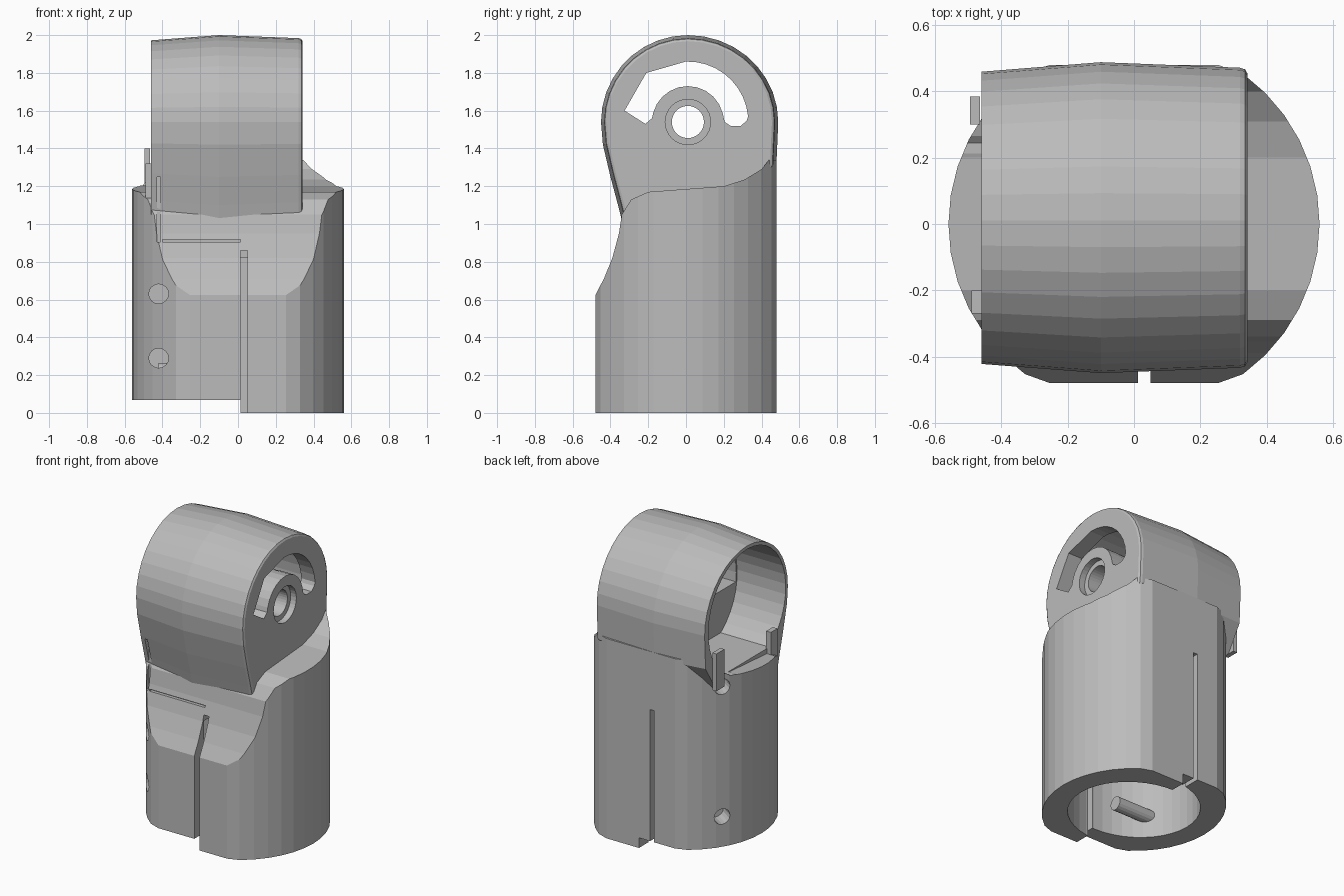
import bpy, bmesh
from math import sin, cos, pi, radians

if "Cube" in bpy.data.objects:
    bpy.data.objects.remove(bpy.data.objects["Cube"])

grey = bpy.data.materials.new("plain_grey")
grey.use_nodes = True
grey.diffuse_color = (0.5, 0.5, 0.5, 1)
grey.node_tree.nodes["Principled BSDF"].inputs["Base Color"].default_value = (0.5, 0.5, 0.5, 1)

AXIS = 1.54  # height of the barrel axis


def loft(name, rings):
    """Closed solid through matching rings of points."""
    bm = bmesh.new()
    loops = [[bm.verts.new(p) for p in r] for r in rings]
    n = len(loops[0])
    for a, b in zip(loops, loops[1:]):
        for i in range(n):
            j = (i + 1) % n
            bm.faces.new((a[i], a[j], b[j], b[i]))
    bm.faces.new(loops[0])
    bm.faces.new(loops[-1])
    bmesh.ops.recalc_face_normals(bm, faces=bm.faces)
    mesh = bpy.data.meshes.new(name)
    bm.to_mesh(mesh)
    bm.free()
    mesh.materials.append(grey)
    ob = bpy.data.objects.new(name, mesh)
    bpy.context.collection.objects.link(ob)
    return ob


def prism_x(name, profile, x0, x1):
    return loft(name, [[(x, y, z) for y, z in profile] for x in (x0, x1)])


def box(name, x0, x1, y0, y1, z0, z1):
    return prism_x(name, [(y0, z0), (y1, z0), (y1, z1), (y0, z1)], x0, x1)


def arc(r, a0, a1, n, cy=0.01, cz=AXIS):
    step = (a1 - a0) / n
    return [(cy + r * cos(radians(a0 + step * i)), cz + r * sin(radians(a0 + step * i)))
            for i in range(n + 1)]


def disc_x(name, r, x0, x1, n=32):
    return prism_x(name, arc(r, 0, 360, n)[:-1], x0, x1)


def column(name, rx, ry, limit, z0, z1, n=40):
    ring = [(rx * cos(2 * pi * i / n), max(-limit, min(limit, ry * sin(2 * pi * i / n))))
            for i in range(n)]
    return loft(name, [[(x, y, z) for x, y in ring] for z in (z0, z1)])


def combine(target, tool, operation):
    """Apply a boolean and discard the helper."""
    mod = target.modifiers.new("cut", 'BOOLEAN')
    mod.operation = operation
    mod.solver = 'EXACT'
    mod.object = tool
    bpy.context.view_layer.update()
    result = bpy.data.meshes.new_from_object(
        target.evaluated_get(bpy.context.evaluated_depsgraph_get()))
    target.modifiers.clear()
    target.data = result
    bpy.data.objects.remove(tool)


# Lower sleeve: flattened column with front scoop and rising shoulder
body = column("clamp_body", 0.56, 0.56, 0.48, 0, 1.45)
side = [(-0.7, -0.1), (0.7, -0.1), (0.7, 1.34), (0.44, 1.34), (0.40, 1.29),
        (0.31, 1.235), (0.2, 1.2), (-0.2, 1.17), (-0.29, 1.13), (-0.34, 1.05),
        (-0.355, 0.95), (-0.39, 0.82), (-0.435, 0.71), (-0.482, 0.62), (-0.7, 0.61)]
combine(body, prism_x("side_outline", side, -0.8, 0.8), 'INTERSECT')

# Crowned horizontal barrel with a neck running into the sleeve
neck = arc(0.46, 0, 180, 18) + [(-0.44, 1.42), (-0.40, 1.25), (-0.36, 1.1),
                                (-0.335, 1.0), (0.28, 1.0), (0.46, 1.3)]
stations = [(-0.46, 0.94), (-0.1, 1.0), (0.32, 0.965), (0.335, 0.955), (0.342, 0.93)]
barrel = loft("barrel", [[(x, 0.01 + (y - 0.01) * s * (1.04 if y > 0 else 1),
                           AXIS + (z - AXIS) * s) for y, z in neck] for x, s in stations])
combine(body, barrel, 'UNION')

# Barrel pocket: open on one end, deeper above the axis
opening = arc(0.41, -55, 235, 30)
combine(body, prism_x("pocket", opening, -0.7, -0.1), 'DIFFERENCE')
combine(body, prism_x("deep_pocket", arc(0.40, -8, 188, 22), -0.2, 0.24), 'DIFFERENCE')

# Curved slot in the end plate
slot = (arc(0.32, 5, 92, 9) + [(-0.21, 1.80), (-0.325, 1.60), (-0.215, 1.53), (-0.18, 1.56)]
        + arc(0.19, 165, 15, 10) + [(0.205, 1.54), (0.235, 1.52), (0.29, 1.52), (0.32, 1.545)])
combine(body, prism_x("slot", slot, 0.1, 0.5), 'DIFFERENCE')

# Pivot hub with stepped hole
combine(body, disc_x("hub", 0.188, -0.09, 0.335), 'UNION')
combine(body, disc_x("hub_step", 0.12, 0.30, 0.5), 'DIFFERENCE')
combine(body, disc_x("hub_hole", 0.085, -0.6, 0.6), 'DIFFERENCE')

# Bore, clamp gaps, shorter clamp half and seam around its top
combine(body, column("bore", 0.42, 0.38, 1, -0.1, 0.82), 'DIFFERENCE')
combine(body, box("front_gap", 0.012, 0.05, -0.7, -0.25, -0.1, 0.86), 'DIFFERENCE')
combine(body, box("back_gap", -0.10, -0.07, 0.25, 0.7, -0.1, 0.95), 'DIFFERENCE')
combine(body, box("short_half", -0.7, 0.013, -0.7, 0.7, -0.1, 0.068), 'DIFFERENCE')
combine(body, box("top_seam", -0.4, 0.012, -0.7, -0.345, 0.905, 0.917), 'DIFFERENCE')
combine(body, box("side_seam", -0.43, -0.41, -0.7, -0.33, 0.905, 1.25), 'DIFFERENCE')


def screw_hole(start, end, r=0.052, n=16):
    """Cylinder cutter between two plan points at one height."""
    dx, dy = end[0] - start[0], end[1] - start[1]
    d = (dx * dx + dy * dy) ** 0.5
    rings = [[(p[0] - dy / d * r * cos(2 * pi * i / n), p[1] + dx / d * r * cos(2 * pi * i / n),
               p[2] + r * sin(2 * pi * i / n)) for i in range(n)] for p in (start, end)]
    return loft("screw_hole", rings)


for z in (0.29, 0.63):
    combine(body, screw_hole((-0.42, -0.7, z), (-0.42, -0.22, z)), 'DIFFERENCE')
for z in (0.27, 1.14):
    combine(body, screw_hole((-0.6, 0.38, z), (-0.38, 0.23, z)), 'DIFFERENCE')

# Pin inside the bore and small spring tabs beside the barrel opening
pin = screw_hole((-0.42, -0.26, 0.22), (-0.07, -0.26, 0.22), 0.045)
pin.name = "cross_pin"
box("back_tab", -0.495, -0.465, 0.3, 0.385, 1.15, 1.4)
box("front_tab", -0.49, -0.455, -0.27, -0.2, 1.12, 1.32)
